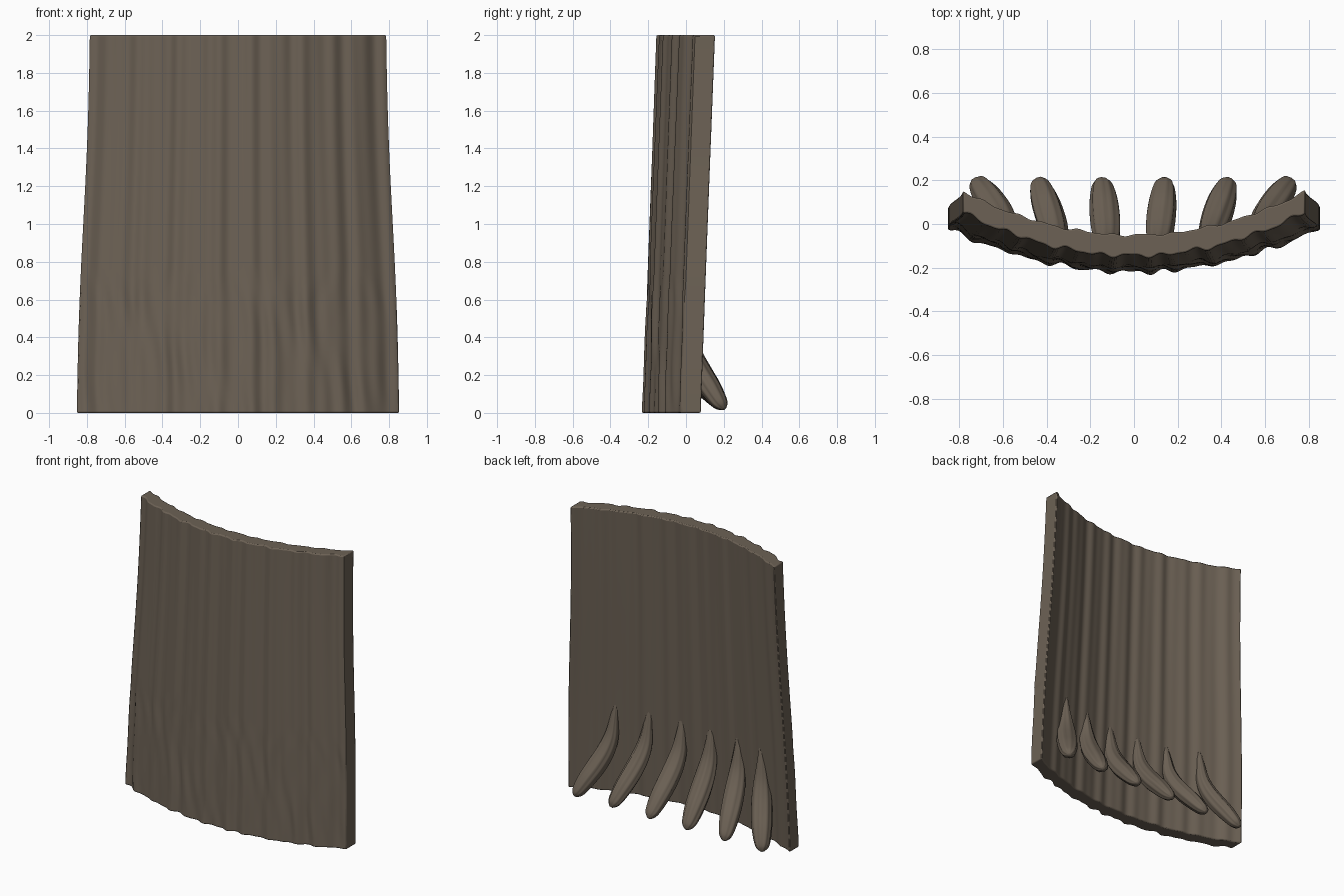
import bpy, bmesh, math
from mathutils import Vector

if "Cube" in bpy.data.objects:
    bpy.data.objects.remove(bpy.data.objects["Cube"])

bark = bpy.data.materials.new("bark_brown")
bark.diffuse_color = (0.15, 0.12, 0.09, 1)
bark.use_nodes = True
bark.node_tree.nodes["Principled BSDF"].inputs["Base Color"].default_value = bark.diffuse_color


def half_width(z):
    return 0.853 - 0.034 * z + 0.006 * math.sin(z * 3.1)


def ripple(u, z):
    """Vertical bark corrugation."""
    return (0.007 * math.sin(u * 34 + 0.25 * math.sin(z * 2))
            + 0.004 * math.sin(u * 57 + 1.3 + 0.2 * z)
            + 0.003 * math.sin(u * 19 + 0.6))


def back_y(u, z):
    return -0.125 + 0.0375 * z + 0.2 * u * u + 0.6 * ripple(u, z)


def front_y(u, z):
    y = -0.222 + 0.0375 * z + 0.2 * u * u + ripple(u + 0.07, z)
    # shallow slanting root carving low on the front
    low = max(0.0, min(1.0, (0.75 + 0.04 * math.sin(u * 11) - z) / 0.12))
    return y + 0.004 * low * math.sin(u * 46 + 5 * z + math.sin(z * 9 + u * 7))


def finish(bm, name, angle):
    bmesh.ops.recalc_face_normals(bm, faces=bm.faces)
    me = bpy.data.meshes.new(name)
    bm.to_mesh(me)
    bm.free()
    ob = bpy.data.objects.new(name, me)
    bpy.context.collection.objects.link(ob)
    me.materials.append(bark)
    bpy.ops.object.select_all(action='DESELECT')
    ob.select_set(True)
    bpy.context.view_layer.objects.active = ob
    bpy.ops.object.shade_smooth_by_angle(angle=math.radians(angle))
    return ob


# curved, tapering, backward-leaning bark panel
NX, NZ = 140, 60
bm = bmesh.new()
sheets = []
for surface in (front_y, back_y):
    rows = []
    for k in range(NZ + 1):
        z = 2 * k / NZ
        row = []
        for i in range(NX + 1):
            u = 2 * i / NX - 1
            row.append(bm.verts.new((u * half_width(z), surface(u, z), z)))
        rows.append(row)
    for k in range(NZ):
        for i in range(NX):
            bm.faces.new((rows[k][i], rows[k][i + 1], rows[k + 1][i + 1], rows[k + 1][i]))
    sheets.append(rows)
f, b = sheets
for k in (0, NZ):
    for i in range(NX):
        bm.faces.new((f[k][i], f[k][i + 1], b[k][i + 1], b[k][i]))
for i in (0, NX):
    for k in range(NZ):
        bm.faces.new((f[k][i], f[k + 1][i], b[k + 1][i], b[k][i]))
panel = finish(bm, "bark_panel", 45)
bevel = panel.modifiers.new("worn_edges", 'BEVEL')
bevel.width = 0.007
bevel.segments = 2
bevel.limit_method = 'ANGLE'
bevel.angle_limit = math.radians(60)

# root profile: (fraction from panel to tip, height, half width)
PROFILE = [(-0.08, 0.68, 0.010), (0.0, 0.52, 0.030), (0.07, 0.40, 0.050),
           (0.22, 0.305, 0.062), (0.45, 0.215, 0.066), (0.70, 0.135, 0.062),
           (0.90, 0.070, 0.050), (1.0, 0.040, 0.036), (1.06, 0.022, 0.012)]


def spline(t):
    """Catmull-Rom sample of the root profile."""
    n = len(PROFILE) - 1
    i = min(int(t * n), n - 1)
    s = t * n - i
    p0, p1, p2, p3 = (Vector(PROFILE[max(0, min(n, j))]) for j in range(i - 1, i + 3))
    return 0.5 * (2 * p1 + (p2 - p0) * s + (2 * p0 - 5 * p1 + 4 * p2 - p3) * s * s
                  + (3 * p1 - p0 - 3 * p2 + p3) * s ** 3)


def root(name, tip_x, seed):
    base_x = tip_x * 0.80
    tip_y = 0.19
    steps, sides = 40, 36
    pts, radii = [], []
    for j in range(steps + 1):
        h, z, r = spline(j / steps)
        by = back_y(base_x / half_width(0.4), 0.4)
        pts.append(Vector((base_x + (tip_x - base_x) * h, by + (tip_y - by) * h, z)))
        radii.append(max(r, 0.006))
    bm = bmesh.new()
    rings = []
    for j, p in enumerate(pts):
        d = (pts[min(j + 1, steps)] - pts[max(j - 1, 0)]).normalized()
        side = d.cross(Vector((0, 0, 1))).normalized()
        up = side.cross(d)
        ring = []
        for a in range(sides):
            ang = 2 * math.pi * a / sides
            r = radii[j] * (1 + 0.05 * math.sin(9 * ang + seed + 0.08 * j)
                            + 0.03 * math.sin(4 * ang + seed * 2))
            v = p + side * r * math.cos(ang) + up * r * 0.85 * math.sin(ang)
            v.z = max(v.z, 0.003)
            ring.append(bm.verts.new(v))
        rings.append(ring)
    for r0, r1 in zip(rings, rings[1:]):
        for a in range(sides):
            c = (a + 1) % sides
            bm.faces.new((r0[a], r0[c], r1[c], r1[a]))
    bm.faces.new(rings[0])
    bm.faces.new(rings[-1])
    finish(bm, name, 60)


# six curved roots fanning out of the back
for n, x in enumerate((-0.72, -0.435, -0.148, 0.14, 0.43, 0.71)):
    root(f"root_{n + 1}", x, n * 1.7)
